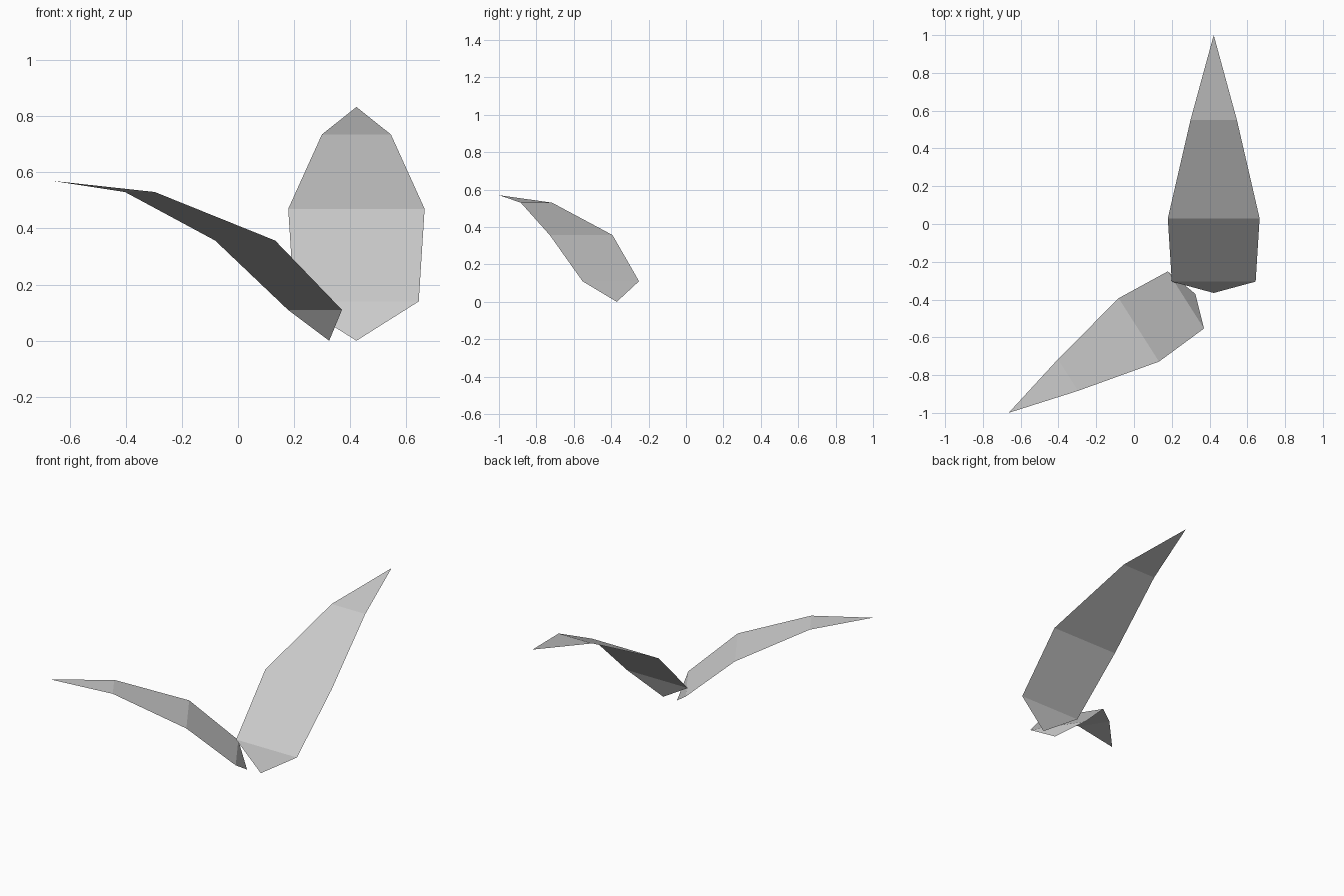
import bpy, bmesh
from math import radians
from mathutils import Matrix, Vector

cube = bpy.data.objects.get("Cube")
if cube:
    bpy.data.objects.remove(cube, do_unlink=True)

grey = bpy.data.materials.new("pale_grey")
grey.use_nodes = True
colour = (0.6, 0.6, 0.6, 1)
grey.diffuse_color = colour
grey.node_tree.nodes["Principled BSDF"].inputs["Base Color"].default_value = colour


def leaf(name, base, heading, rows, tip):
    """Folded sheet: rows are (reach, height, half width) from base to tip."""
    place = Matrix.Translation(base) @ Matrix.Rotation(radians(heading), 4, "Z")
    bm = bmesh.new()

    def vert(x, y, z):
        return bm.verts.new(place @ Vector((x, y, z)))

    pairs = [(vert(-w, d, z), vert(w, d, z)) for d, z, w in rows]
    bm.faces.new((vert(0, 0, 0), pairs[0][1], pairs[0][0]))
    for (a, b), (c, d) in zip(pairs, pairs[1:]):
        bm.faces.new((a, b, d, c))
    bm.faces.new((*pairs[-1], vert(0, *tip)))

    mesh = bpy.data.meshes.new(name)
    bm.to_mesh(mesh)
    bm.free()
    mesh.materials.append(grey)
    obj = bpy.data.objects.new(name, mesh)
    bpy.context.collection.objects.link(obj)


# Large leaf pointing backwards
leaf("large_leaf", (0.422, -0.365, 0), 0,
     [(0.06, 0.14, 0.222), (0.395, 0.47, 0.243), (0.915, 0.735, 0.123)],
     (1.365, 0.833))

# Small leaf arching to the front right
leaf("small_leaf", (0.325, -0.37, 0), 122.5,
     [(0.06, 0.11, 0.179), (0.355, 0.357, 0.199), (0.80, 0.53, 0.099)],
     (1.172, 0.57))
